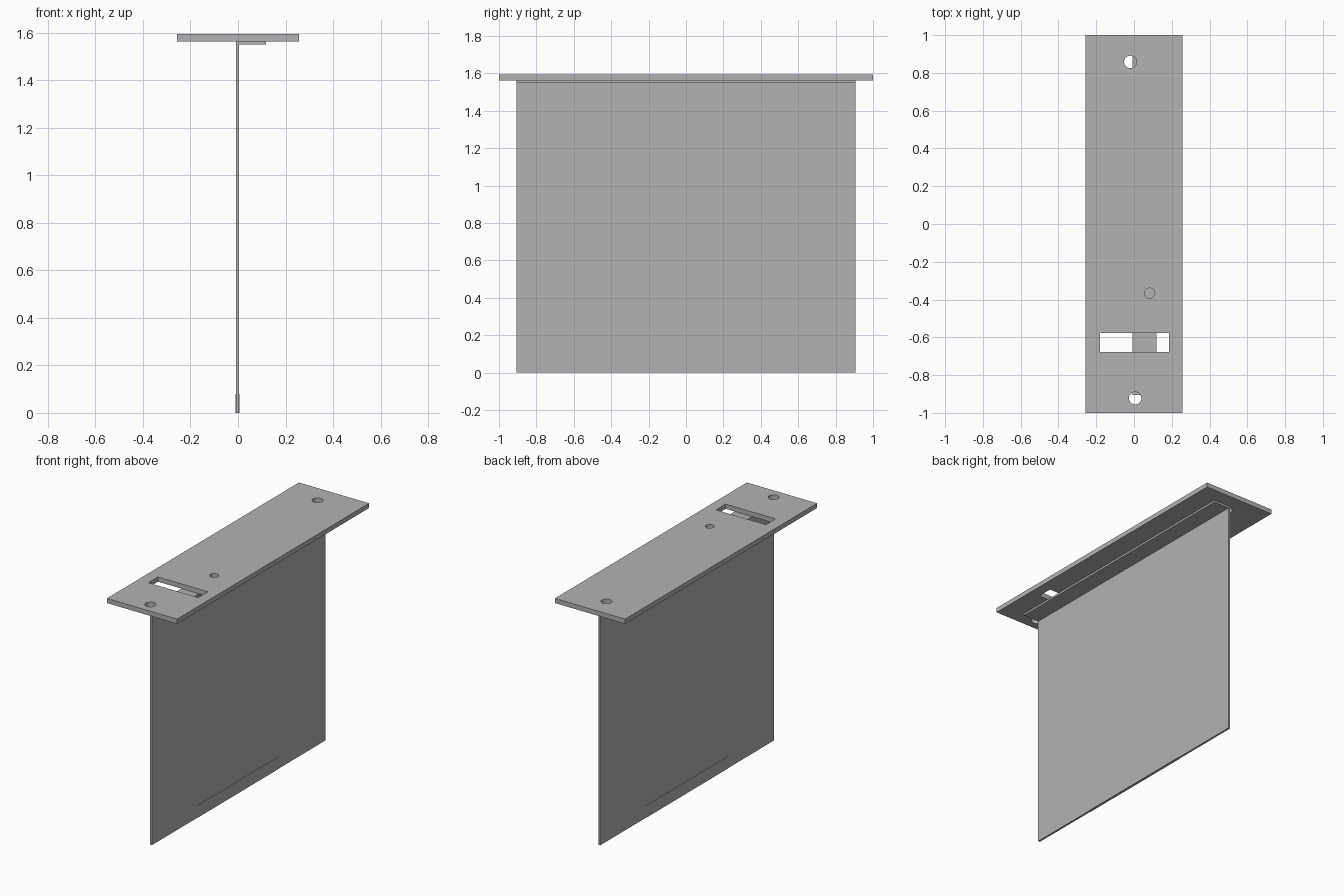
import bpy
import bmesh
from mathutils import Matrix, Vector

cube = bpy.data.objects.get("Cube")
if cube:
    bpy.data.objects.remove(cube, do_unlink=True)

grey = bpy.data.materials.new("plain grey")
grey.use_nodes = True
colour = (0.448, 0.448, 0.448, 1)
grey.diffuse_color = colour
grey.node_tree.nodes["Principled BSDF"].inputs["Base Color"].default_value = colour


def make_object(name, bm):
    bmesh.ops.recalc_face_normals(bm, faces=bm.faces)
    mesh = bpy.data.meshes.new(name)
    bm.to_mesh(mesh)
    bm.free()
    mesh.materials.append(grey)
    obj = bpy.data.objects.new(name, mesh)
    bpy.context.collection.objects.link(obj)
    return obj


def add_box(bm, low, high):
    low, high = Vector(low), Vector(high)
    matrix = Matrix.Translation((low + high) / 2) @ Matrix.Diagonal((*(high - low), 1))
    bmesh.ops.create_cube(bm, size=1, matrix=matrix)


PLATE_BOTTOM, PLATE_TOP = 1.563, 1.594
SHEET_LEFT, SHEET_RIGHT = -0.008, 0.005
HALF_SHEET = 0.905

# Top plate
bm = bmesh.new()
add_box(bm, (-0.256, -1, PLATE_BOTTOM), (0.256, 1, PLATE_TOP))
plate = make_object("top_plate", bm)

# Slot and round holes through the plate
bm = bmesh.new()
add_box(bm, (-0.18, -0.677, 1.5), (0.185, -0.577, 1.65))
for x, y, radius in ((-0.02, 0.858, 0.033), (0.083, -0.366, 0.027), (0.006, -0.922, 0.033)):
    bmesh.ops.create_cone(bm, cap_ends=True, segments=32, radius1=radius, radius2=radius,
                          depth=0.15, matrix=Matrix.Translation((x, y, 1.575)))
cutter = make_object("hole_cutter", bm)
cutter.hide_render = True
cut = plate.modifiers.new("holes", 'BOOLEAN')
cut.operation = 'DIFFERENCE'
cut.solver = 'EXACT'
cut.object = cutter
bpy.context.view_layer.objects.active = plate
plate.select_set(True)
bpy.ops.object.modifier_apply(modifier=cut.name)
bpy.data.objects.remove(cutter, do_unlink=True)
bpy.ops.object.shade_smooth_by_angle()

# Hanging sheet with its folded top flange, extruded from an L profile
profile = [(SHEET_LEFT, 0), (SHEET_RIGHT, 0), (SHEET_RIGHT, 1.55), (0.118, 1.55),
           (0.118, PLATE_BOTTOM), (SHEET_LEFT, PLATE_BOTTOM)]
bm = bmesh.new()
face = bm.faces.new([bm.verts.new((x, -HALF_SHEET, z)) for x, z in profile])
extruded = bmesh.ops.extrude_face_region(bm, geom=[face])
moved = [v for v in extruded["geom"] if isinstance(v, bmesh.types.BMVert)]
bmesh.ops.translate(bm, verts=moved, vec=(0, 2 * HALF_SHEET, 0))
make_object("hanging_sheet", bm)

# Slim strip standing just proud of both sides at the lower edge
bm = bmesh.new()
add_box(bm, (SHEET_LEFT - 0.002, -0.425, 0), (SHEET_RIGHT + 0.002, 0.425, 0.08))
make_object("lower_strip", bm)
